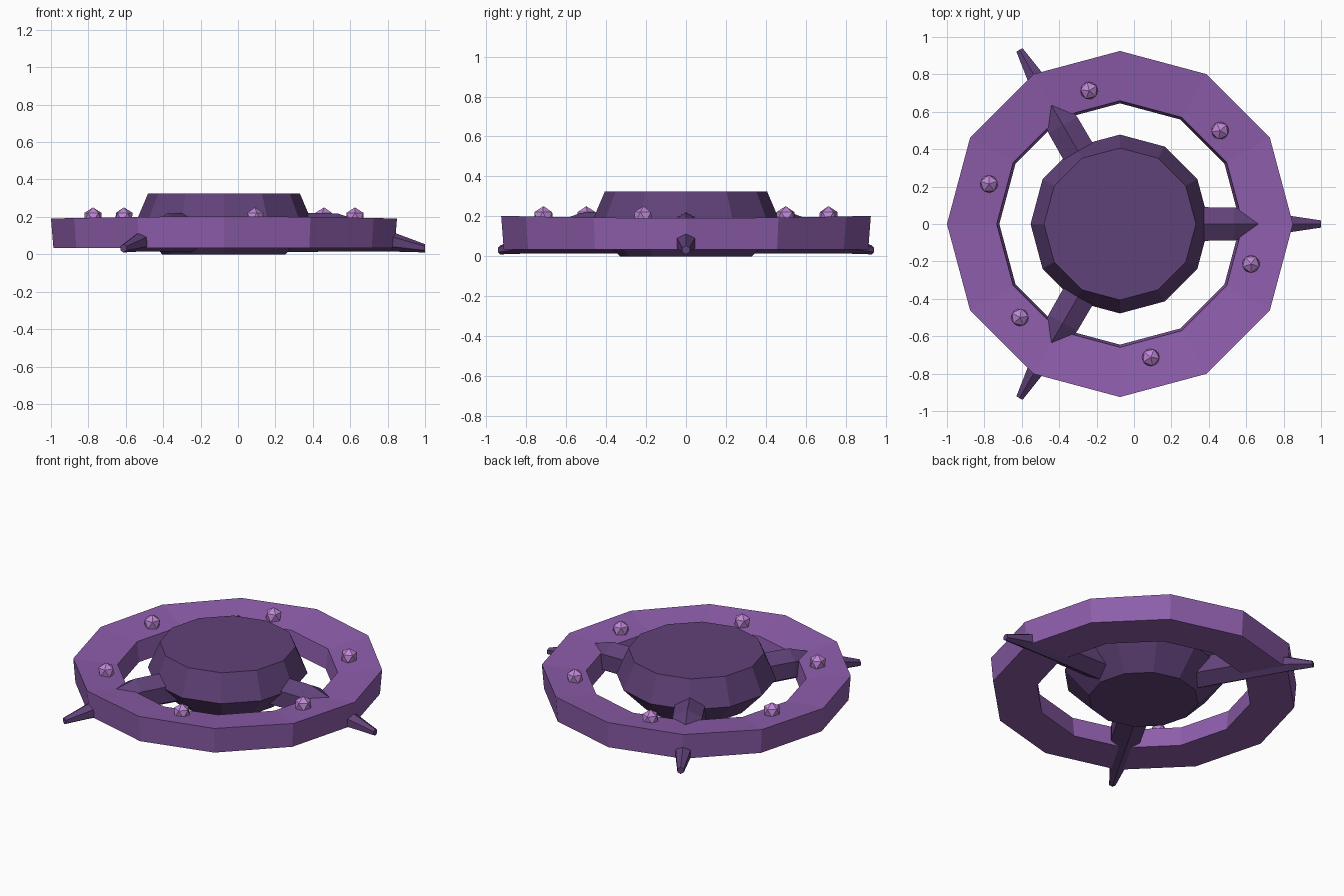
import bpy, bmesh, math
from mathutils import Vector, Matrix

if "Cube" in bpy.data.objects:
    bpy.data.objects.remove(bpy.data.objects["Cube"])

CX = -0.075  # hub axis offset along x


def material(name, rgb):
    m = bpy.data.materials.new(name)
    m.diffuse_color = (*rgb, 1)
    m.use_nodes = True
    m.node_tree.nodes["Principled BSDF"].inputs["Base Color"].default_value = m.diffuse_color
    return m


RING = material("purple ring", (0.27, 0.112, 0.41))
DARK = material("dark purple", (0.117, 0.054, 0.19))
CRYSTAL = material("pale crystal", (0.52, 0.24, 0.67))


def finish(bm, name, mat):
    bmesh.ops.recalc_face_normals(bm, faces=bm.faces)
    me = bpy.data.meshes.new(name)
    bm.to_mesh(me)
    bm.free()
    me.materials.append(mat)
    ob = bpy.data.objects.new(name, me)
    bpy.context.collection.objects.link(ob)
    ob.location.x = CX
    return ob


def loft(name, loops, mat, closed=False):
    # Skin a list of point loops; cap the ends or close the chain
    bm = bmesh.new()
    rows = [[bm.verts.new(p) for p in loop] for loop in loops]
    n = len(rows[0])
    pairs = list(zip(rows, rows[1:])) + ([(rows[-1], rows[0])] if closed else [])
    for a, b in pairs:
        for i in range(n):
            j = (i + 1) % n
            bm.faces.new((a[i], a[j], b[j], b[i]))
    if not closed:
        bm.faces.new(rows[0])
        bm.faces.new(rows[-1])
    return finish(bm, name, mat)


def circle(r, z, wave=0):
    pts = []
    for i in range(12):
        a = math.tau * i / 12
        pts.append((r * math.cos(a), r * math.sin(a), z - wave * math.cos(2 * a)))
    return pts


# Central hub
loft("hub", [circle(0.33, 0), circle(0.478, 0.155), circle(0.406, 0.325)], DARK)

# Outer ring with its top sloping inward
loft("outer_ring", [circle(0.912, 0.035), circle(0.925, 0.197, 0.006),
                    circle(0.659, 0.166), circle(0.645, 0.035)], RING, closed=True)

# Three tapered hexagonal legs
SECTIONS = [(0.32, 0.105, 0.118), (0.61, 0.102, 0.116),
            (0.925, 0.048, 0.062), (1.075, 0.022, 0.032)]
for k in range(3):
    rot = Matrix.Rotation(math.tau * k / 3, 3, 'Z')
    loops = []
    for d, r, z in SECTIONS:
        loops.append([rot @ Vector((d, r * math.sin(math.tau * i / 6),
                                    z + r * math.cos(math.tau * i / 6)))
                      for i in range(6)])
    loft(f"leg_{k + 1}", loops, DARK)

# Six crystals set into the ring
for k in range(6):
    a = math.radians(43 + 60 * k)
    bm = bmesh.new()
    bmesh.ops.create_icosphere(bm, subdivisions=1, radius=0.053)
    ob = finish(bm, f"crystal_{k + 1}", CRYSTAL)
    ob.location = (CX + 0.732 * math.cos(a), 0.732 * math.sin(a), 0.198)
    ob.rotation_euler.z = a
